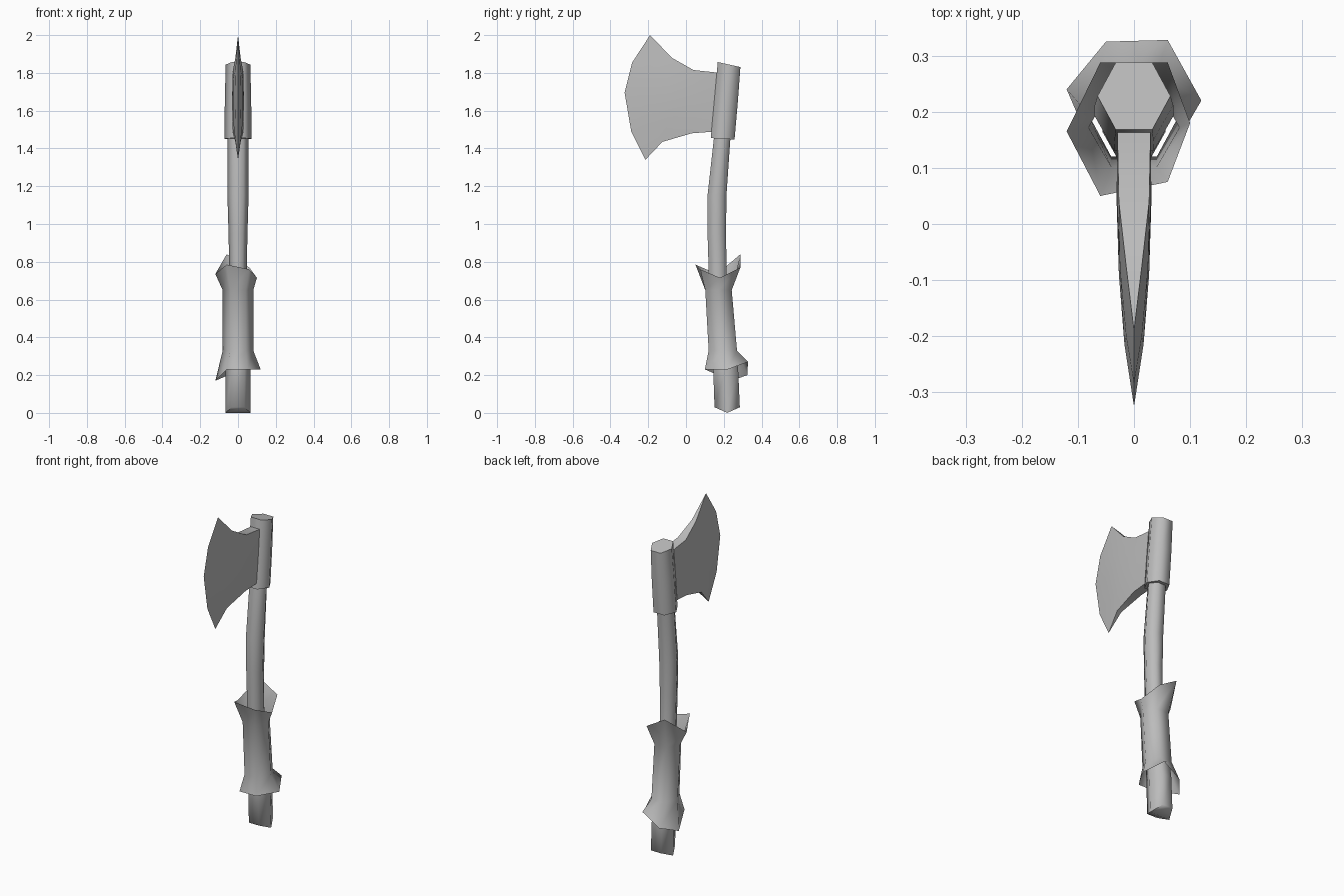
import bpy
import bmesh
from math import radians

cube = bpy.data.objects.get("Cube")
if cube:
    bpy.data.objects.remove(cube, do_unlink=True)

grey = bpy.data.materials.new("plain grey")
grey.use_nodes = True
COLOUR = (0.5, 0.5, 0.5, 1)
grey.diffuse_color = COLOUR
grey.node_tree.nodes["Principled BSDF"].inputs["Base Color"].default_value = COLOUR


def finish(name, bm, angle, closed=True):
    """Turn a bmesh into a smooth shaded grey object."""
    if closed:
        bmesh.ops.recalc_face_normals(bm, faces=bm.faces)
    mesh = bpy.data.meshes.new(name)
    bm.to_mesh(mesh)
    bm.free()
    mesh.materials.append(grey)
    obj = bpy.data.objects.new(name, mesh)
    bpy.context.collection.objects.link(obj)
    bpy.ops.object.select_all(action='DESELECT')
    obj.select_set(True)
    bpy.context.view_layer.objects.active = obj
    bpy.ops.object.shade_smooth_by_angle(angle=radians(angle))
    return obj


def hexagon(y, z, rx, ry, slope=0.0, drop=0.0):
    """Six points round the shaft; slope tilts the ring, drop lowers its sides."""
    shape = [(1, 0), (.5, 1), (-.5, 1), (-1, 0), (-.5, -1), (.5, -1)]
    return [(a * rx, y + b * ry, z + slope * b * ry - (drop if b == 0 else 0))
            for a, b in shape]


def loft(name, rings, angle=70, capped=True):
    bm = bmesh.new()
    loops = [[bm.verts.new(p) for p in ring] for ring in rings]
    for low, high in zip(loops, loops[1:]):
        for i in range(6):
            j = (i + 1) % 6
            bm.faces.new((low[i], low[j], high[j], high[i]))
    if capped:
        for loop in (loops[0], loops[-1]):
            # two quads meeting on the ridge between the side points
            bm.faces.new((loop[0], loop[1], loop[2], loop[3]))
            bm.faces.new((loop[3], loop[4], loop[5], loop[0]))
    return finish(name, bm, angle, capped)


# Curved handle with a wedge shaped foot
loft("handle", [
    hexagon(.218, .03, .067, .067, drop=.03),
    hexagon(.21, .23, .066, .066),
    hexagon(.19, .45, .058, .058),
    hexagon(.168, .72, .046, .047),
    hexagon(.163, .95, .05, .049),
    hexagon(.164, 1.15, .056, .05),
    hexagon(.19, 1.44, .056, .044),
    hexagon(.2, 1.52, .056, .044),
])

# Head socket
loft("head_socket", [
    hexagon(.194, 1.451, .071, .063, -.06),
    hexagon(.212, 1.65, .07, .062, -.12),
    hexagon(.228, 1.844, .065, .06, -.22),
])

# Loose grip wrap with ragged flared ends
loft("grip_wrap", [
    [(.12, .22, .23), (.06, .328, .27), (-.05, .325, .2),
     (-.12, .24, .17), (-.06, .1, .23), (.05, .1, .23)],
    hexagon(.195, .33, .081, .075),
    hexagon(.172, .65, .081, .07),
    [(.1, .18, .715), (.06, .288, .77), (-.06, .288, .84),
     (-.12, .165, .735), (-.06, .05, .785), (.06, .075, .76)],
], angle=100, capped=False)

# Blade: columns of (y, z, half thickness) from the socket to the cutting edge
columns = [
    [(.18, 1.8, .03), (.18, 1.73, .03), (.18, 1.65, .03), (.18, 1.57, .03), (.16, 1.49, .03)],
    [(.04, 1.815, .027), (.04, 1.74, .03), (.04, 1.65, .031), (.04, 1.56, .03), (.03, 1.48, .027)],
    [(-.075, 1.88, .014), (-.08, 1.77, .025), (-.09, 1.66, .027), (-.1, 1.54, .025), (-.125, 1.435, .014)],
    [(-.19, 2, 0), (-.2, 1.81, .014), (-.215, 1.685, .017), (-.2, 1.53, .014), (-.215, 1.34, 0)],
    [(-.19, 2, 0), (-.285, 1.855, 0), (-.325, 1.695, 0), (-.29, 1.49, 0), (-.215, 1.34, 0)],
]
bm = bmesh.new()
sides = [[[bm.verts.new((s * t, y, z)) for y, z, t in col] for col in columns]
         for s in (-1, 1)]
for side in sides:
    for a, b in zip(side, side[1:]):
        for i in range(4):
            bm.faces.new((a[i], a[i + 1], b[i + 1], b[i]))
# top and bottom rims joining both sides
left, right = sides
for row in (0, -1):
    for c in range(3):
        bm.faces.new((left[c][row], left[c + 1][row], right[c + 1][row], right[c][row]))
for i in range(4):
    bm.faces.new((left[0][i], left[0][i + 1], right[0][i + 1], right[0][i]))
bmesh.ops.remove_doubles(bm, verts=bm.verts, dist=.0005)
finish("axe_blade", bm, 50)
